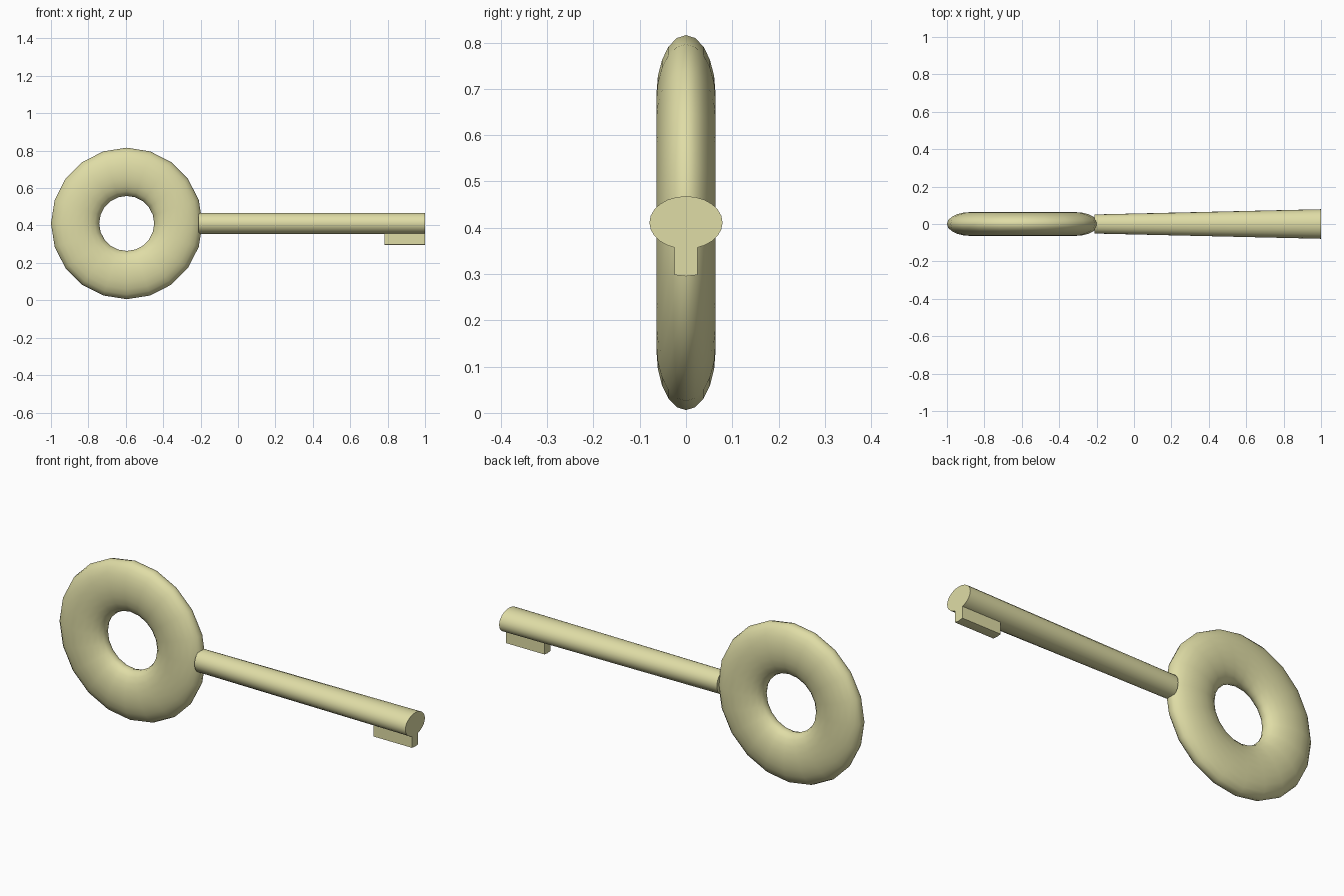
import bpy, bmesh
from math import sin, cos, pi, radians

if "Cube" in bpy.data.objects:
    bpy.data.objects.remove(bpy.data.objects["Cube"])

mat = bpy.data.materials.new("brass")
mat.diffuse_color = (0.74, 0.72, 0.38, 1)
mat.use_nodes = True
mat.node_tree.nodes["Principled BSDF"].inputs["Base Color"].default_value = mat.diffuse_color
CZ = 0.411


def loft(name, rings, close=False):
    """Skin a list of closed rings; cap the ends unless the loft closes on itself."""
    bm = bmesh.new()
    loops = [[bm.verts.new(p) for p in ring] for ring in rings]
    n = len(loops[0])
    pairs = list(zip(loops, loops[1:])) + ([(loops[-1], loops[0])] if close else [])
    for a, b in pairs:
        for i in range(n):
            j = (i + 1) % n
            bm.faces.new((a[i], a[j], b[j], b[i]))
    if not close:
        bm.faces.new(loops[0])
        bm.faces.new(loops[-1])
    bmesh.ops.recalc_face_normals(bm, faces=bm.faces)
    me = bpy.data.meshes.new(name)
    bm.to_mesh(me)
    bm.free()
    me.materials.append(mat)
    ob = bpy.data.objects.new(name, me)
    bpy.context.collection.objects.link(ob)
    bpy.ops.object.select_all(action='DESELECT')
    ob.select_set(True)
    bpy.context.view_layer.objects.active = ob
    bpy.ops.object.shade_smooth_by_angle(angle=radians(40))
    return ob


def ellipse(x, ry, rz, n=24):
    return [(x, ry * cos(2 * pi * i / n), CZ + rz * sin(2 * pi * i / n)) for i in range(n)]


# bow: 20-sided ring with a flattened oval section
SIDES, SEG = 20, 20
rings = []
for k in range(SIDES):
    a = 2 * pi * k / SIDES
    ring = []
    for i in range(SEG):
        t = 2 * pi * i / SEG
        r = 0.276 + 0.129 * cos(t)
        ring.append((-0.595 + r * cos(a), 0.064 * sin(t), CZ + r * sin(a)))
    rings.append(ring)
loft("bow_ring", rings, close=True)

# shank: widens sideways towards the tip
loft("shank", [ellipse(-0.21, 0.051, 0.057), ellipse(1.0, 0.079, 0.057)])

# bit: small tooth under the tip, with a slightly rounded lower edge
section = [(-0.025, 0.39), (-0.025, 0.298), (0, 0.295), (0.025, 0.298), (0.025, 0.39)]
loft("bit", [[(x, y, z) for y, z in section] for x in (0.782, 1.0)])
